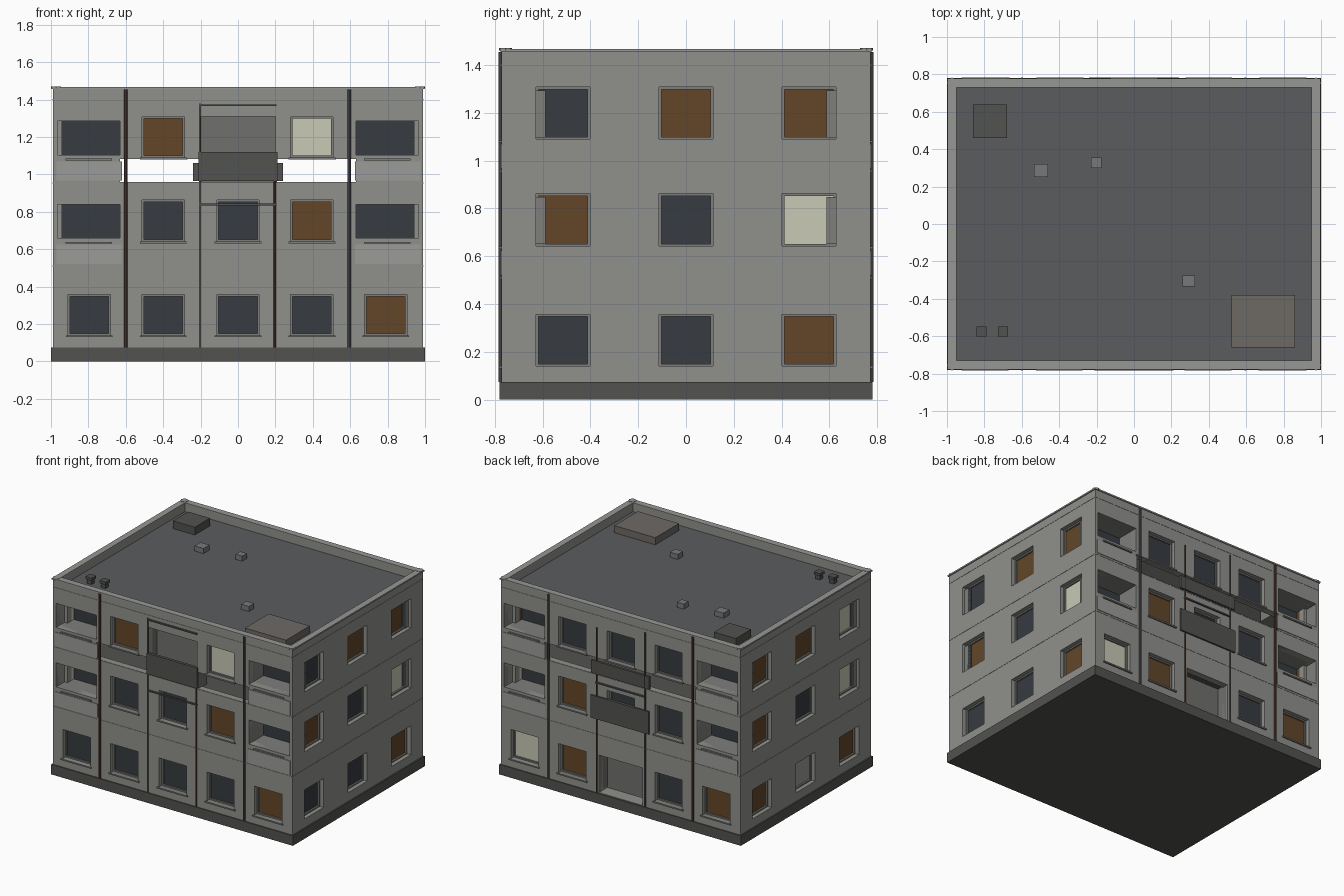
import bpy, bmesh

if "Cube" in bpy.data.objects:
    bpy.data.objects.remove(bpy.data.objects["Cube"])

WX, WY, T = 0.99, 0.772, 0.05          # wall half sizes and thickness
COL = {"wall": (.28, .28, .265), "dark": (.038, .044, .053), "amber": (.125, .062, .022),
       "cream": (.58, .59, .46), "plinth": (.085, .085, .082), "roof": (.104, .107, .113),
       "coping": (.31, .31, .30), "rust": (.095, .045, .028), "metal": (.085, .085, .092),
       "panel": (.085, .085, .081), "light": (.33, .33, .32), "hatch": (.155, .142, .13),
       "grey": (.16, .16, .157), "vent": (.19, .19, .19), "frame": (.21, .21, .20)}
MATS = {}


def mat(key):
    if key not in MATS:
        MATS[key] = bpy.data.materials.new(key)
        MATS[key].diffuse_color = (*COL[key], 1)
    return MATS[key]


def boxes(name, ranges, key):
    """One object made of axis-aligned boxes (x0,x1,y0,y1,z0,z1)."""
    bm = bmesh.new()
    for r in ranges:
        vs = bmesh.ops.create_cube(bm, size=1)["verts"]
        for v in vs:
            for i in range(3):
                a, b = sorted(r[2 * i:2 * i + 2])
                v.co[i] = (a + b) / 2 + v.co[i] * (b - a)
    me = bpy.data.meshes.new(name)
    bm.to_mesh(me)
    bm.free()
    ob = bpy.data.objects.new(name, me)
    bpy.context.collection.objects.link(ob)
    if key:
        me.materials.append(mat(key))
    return ob


def on(side, u0, u1, d0, d1, z0, z1):
    """Box on a facade: u along it, d = depth inward (negative = outward)."""
    if side == "front":
        return (u0, u1, -WY + d0, -WY + d1, z0, z1)
    if side == "back":
        return (u0, u1, WY - d0, WY - d1, z0, z1)
    s = 1 if side == "right" else -1
    return (s * (WX - d0), s * (WX - d1), u0, u1, z0, z1)


def pipe(name, x, y, z0, z1, r, key):
    bpy.ops.mesh.primitive_cylinder_add(vertices=8, radius=r, depth=z1 - z0,
                                        location=(x, y, (z0 + z1) / 2))
    ob = bpy.context.object
    ob.name = name
    ob.data.materials.append(mat(key))
    bpy.ops.object.shade_smooth_by_angle()


FLOORS = [(.14, .357), (.642, .862), (1.09, 1.308)]
CODE = {"d": "dark", "a": "amber", "c": "cream", "g": "light"}
# window colours per facade, ground floor first; "." = no window
LAYOUT = {
    "front": ((-.795, -.4, 0, .395, .79), ("dddda", ".dda.", ".a.c.")),
    "back": ((-.79, -.395, 0, .4, .795), ("ad.ac", ".dda.", ".ddd.")),
    "right": ((-.515, 0, .515), ("dda", "adc", "daa")),
    "left": ((-.515, 0, .515), ("aga", "cda", "caa")),
}
openings = []

# windows: pane, inner frame and sill
for side, (cols, rows) in LAYOUT.items():
    for (z0, z1), row in zip(FLOORS, rows):
        for u, c in zip(cols, row):
            if c == ".":
                continue
            h, f = .113, .01
            openings.append(on(side, u - h, u + h, -.1, .1, z0, z1))
            boxes("window_pane", [on(side, u - h - f, u + h + f, .042, .049, z0 - .004, z1 + f)], CODE[c])
            boxes("window_frame", [
                on(side, u - h, u - h + f, .03, .045, z0, z1),
                on(side, u + h - f, u + h, .03, .045, z0, z1),
                on(side, u - h + f, u + h - f, .03, .045, z1 - f, z1),
                on(side, u - h + f, u + h - f, .03, .045, z0, z0 + f)], "frame")
            if side in ("front", "back"):
                boxes("window_sill", [on(side, u - .125, u + .125, -.01, .03, z0 - .01, z0)], "frame")

# corner loggias on the two upper floors
D = .185
for side in ("front", "back"):
    for s in (-1, 1):
        for z0, z1 in ((.66, .84), (1.105, 1.285)):
            a, b = sorted((s * .63, s * .965))
            openings.append(on(side, a, b, -.1, .1, z0, z1))
            t = .008
            boxes("loggia_shell", [
                on(side, a - t, a, .004, D, z0 - t, z1 + t), on(side, b, b + t, .004, D, z0 - t, z1 + t),
                on(side, a, b, .004, D, z0 - t, z0), on(side, a, b, .004, D, z1, z1 + t)], "frame")
            boxes("loggia_glazing", [on(side, a - t, b + t, D - .01, D, z0 - t, z1 + t)], "dark")
            boxes("loggia_parapet", [on(side, a - .005, b + .01, -.004, .02, z0 - .138, z0 - .035)], "light")
            c = (a + b) / 2
            boxes("loggia_rail", [on(side, c - .125, c + .125, -.01, .01, z0 - .03, z0 - .02)], "frame")

# open slot below the top floor windows, balcony door and entrance openings
for side in ("front", "back"):
    openings.append(on(side, -.63, .63, -.1, .1, .96, 1.083))
openings.append(on("front", -.2, .2, -.1, .1, 1.09, 1.31))
openings.append(on("back", -.18, .18, -.1, .1, .08, .36))

# wall shell
walls = boxes("walls", [(-WX, WX, -WY, WY, .07, 1.462)], "wall")
cutters = [
    boxes("cut_inside", [(-WX + T, WX - T, -WY + T, WY - T, .09, 1.37)], None),
    boxes("cut_roof_well", [(-.95, .95, -.73, .73, 1.40, 1.6)], None),
    boxes("cut_openings", openings, None)]
for c in cutters:
    c.hide_render = True
    c.hide_viewport = True
    m = walls.modifiers.new(c.name, "BOOLEAN")
    m.operation, m.solver, m.object = "DIFFERENCE", "EXACT", c

boxes("plinth", [(-1, 1, -.78, .78, 0, .075)], "plinth")
boxes("upper_floor_slab", [(-WX + .02, WX - .02, -WY + .02, WY - .02, .93, .955)], "panel")

# panel joints
for z in (.51, .955, 1.40):
    e = .002
    boxes("joint_line", [on(s, -w, w, -e, .004, z - .003, z + .003) for s, w in
                         (("front", WX), ("back", WX), ("left", WY), ("right", WY))], "wall")

# roof, coping and corner caps
boxes("roof_deck", [(-.951, .951, -.731, .731, 1.395, 1.402)], "roof")
boxes("coping", [(-.997, .997, s * .73, s * .778, 1.457, 1.468) for s in (-1, 1)] +
      [(s * .95, s * .997, -.73, .73, 1.457, 1.468) for s in (-1, 1)], "coping")
for sx in (-1, 1):
    for sy in (-1, 1):
        pipe("corner_cap", sx * .973, sy * .756, 1.46, 1.471, .027, "coping")

# rooftop boxes and vents
boxes("roof_hatch", [(-.86, -.68, .46, .64, 1.40, 1.46)], "panel")
boxes("roof_housing", [(.52, .86, -.66, -.38, 1.40, 1.455)], "hatch")
boxes("roof_vents", [(-.535, -.46, .25, .32, 1.40, 1.44), (-.23, -.175, .30, .355, 1.40, 1.44),
                     (.26, .325, -.335, -.275, 1.40, 1.44)], "vent")
for x in (-.815, -.70):
    boxes("chimney", [(x - .018, x + .018, -.593, -.557, 1.40, 1.435),
                      (x - .026, x + .026, -.601, -.549, 1.435, 1.455)], "panel")

# balcony door, balcony panel and frame on the front
boxes("balcony_door", [on("front", -.2, .2, .10, .11, .955, 1.32)], "grey")
boxes("balcony_sides", [on("front", s * .2, s * .208, .01, .11, .955, 1.32) for s in (-1, 1)], "grey")
boxes("balcony_panel", [on("front", -.21, .21, -.012, .01, .965, 1.12)], "panel")
boxes("balcony_frame", [on("front", -.205, .205, -.01, 0, z - .005, z + .005) for z in (.84, 1.37)], "metal")

# entrance and stair panels on the back
boxes("entrance_door", [on("back", -.19, .19, .10, .11, .075, .37)], "grey")
boxes("entrance_sides", [on("back", s * .18, s * .19, .01, .11, .075, .37) for s in (-1, 1)], "grey")
boxes("stair_panel", [on("back", -.24, .24, -.012, .01, .63, .80)], "panel")
boxes("stair_upper_panel", [on("back", -.24, .24, -.008, .01, .965, 1.06)], "panel")
boxes("stair_frame", [on("back", -.205, .205, -.01, 0, .895, .905)], "metal")

# drain pipes and slim risers
for s, y in ((-1, -WY), (1, WY)):
    pipe("drain_pipe", -.6, y + s * .003, .075, 1.455, .009, "rust")
    pipe("drain_pipe", .595, y + s * .003, .075, 1.455, .009, "metal")
    pipe("riser", -.203, y + s * .003, .075, 1.38, .006, "metal")
    pipe("riser", .197, y + s * .003, .075, .97 if s < 0 else 1.31, .006, "rust")

for m in bpy.data.materials:
    if m.users and not m.is_grease_pencil:
        m.use_nodes = True
        m.node_tree.nodes["Principled BSDF"].inputs["Base Color"].default_value = m.diffuse_color
